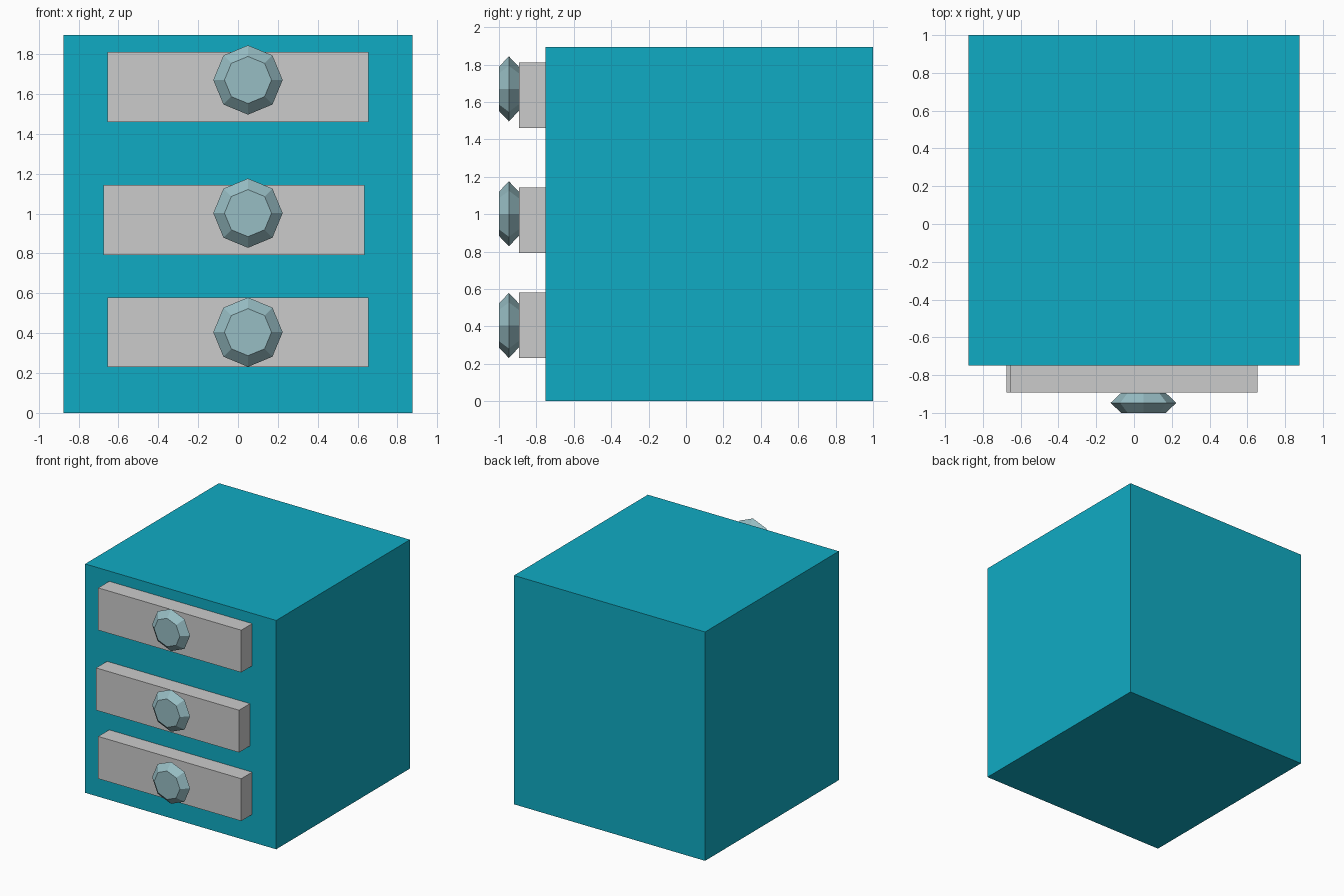
import bpy, bmesh
from math import sin, cos, tau

if "Cube" in bpy.data.objects:
    bpy.data.objects.remove(bpy.data.objects["Cube"])


def material(name, rgb):
    mat = bpy.data.materials.new(name)
    mat.diffuse_color = (*rgb, 1)
    mat.use_nodes = True
    mat.node_tree.nodes["Principled BSDF"].inputs["Base Color"].default_value = mat.diffuse_color
    return mat


def finish(name, bm, loc, mat=None):
    bmesh.ops.recalc_face_normals(bm, faces=bm.faces)
    mesh = bpy.data.meshes.new(name)
    bm.to_mesh(mesh)
    bm.free()
    obj = bpy.data.objects.new(name, mesh)
    obj.location = loc
    bpy.context.collection.objects.link(obj)
    if mat:
        mesh.materials.append(mat)
    return obj


def box(name, size, loc, mat=None):
    bm = bmesh.new()
    bmesh.ops.create_cube(bm, size=1)
    bmesh.ops.scale(bm, vec=size, verts=bm.verts)
    return finish(name, bm, loc, mat)


def knob(name, profile, loc, mat, sides=8):
    # faceted rings around the y axis, closed with flat octagons
    bm = bmesh.new()
    rings = [[bm.verts.new((r * cos(tau * i / sides), y, r * sin(tau * i / sides)))
              for i in range(sides)] for y, r in profile]
    for a, b in zip(rings, rings[1:]):
        for i in range(sides):
            j = (i + 1) % sides
            bm.faces.new((a[i], a[j], b[j], b[i]))
    bm.faces.new(rings[0])
    bm.faces.new(rings[-1])
    return finish(name, bm, loc, mat)


teal = material("teal_paint", (0.005, 0.41, 0.55))
pale = material("pale_blue", (0.31, 0.51, 0.55))

# cabinet body
box("cabinet_body", (1.75, 1.75, 1.895), (0, 0.125, 0.9475), teal)

# drawer fronts with knobs: drawer x, drawer z, knob z
rows = {"bottom": (0, 0.405, 0.405), "middle": (-0.02, 0.967, 1.002), "top": (0, 1.635, 1.67)}
for row, (x, z, kz) in rows.items():
    box(row + "_drawer", (1.31, 0.145, 0.35), (x, -0.8205, z))
    knob(row + "_knob", [(-0.053, 0.118), (0, 0.174), (0.053, 0.118)],
         (0.05, -0.947, kz), pale)
